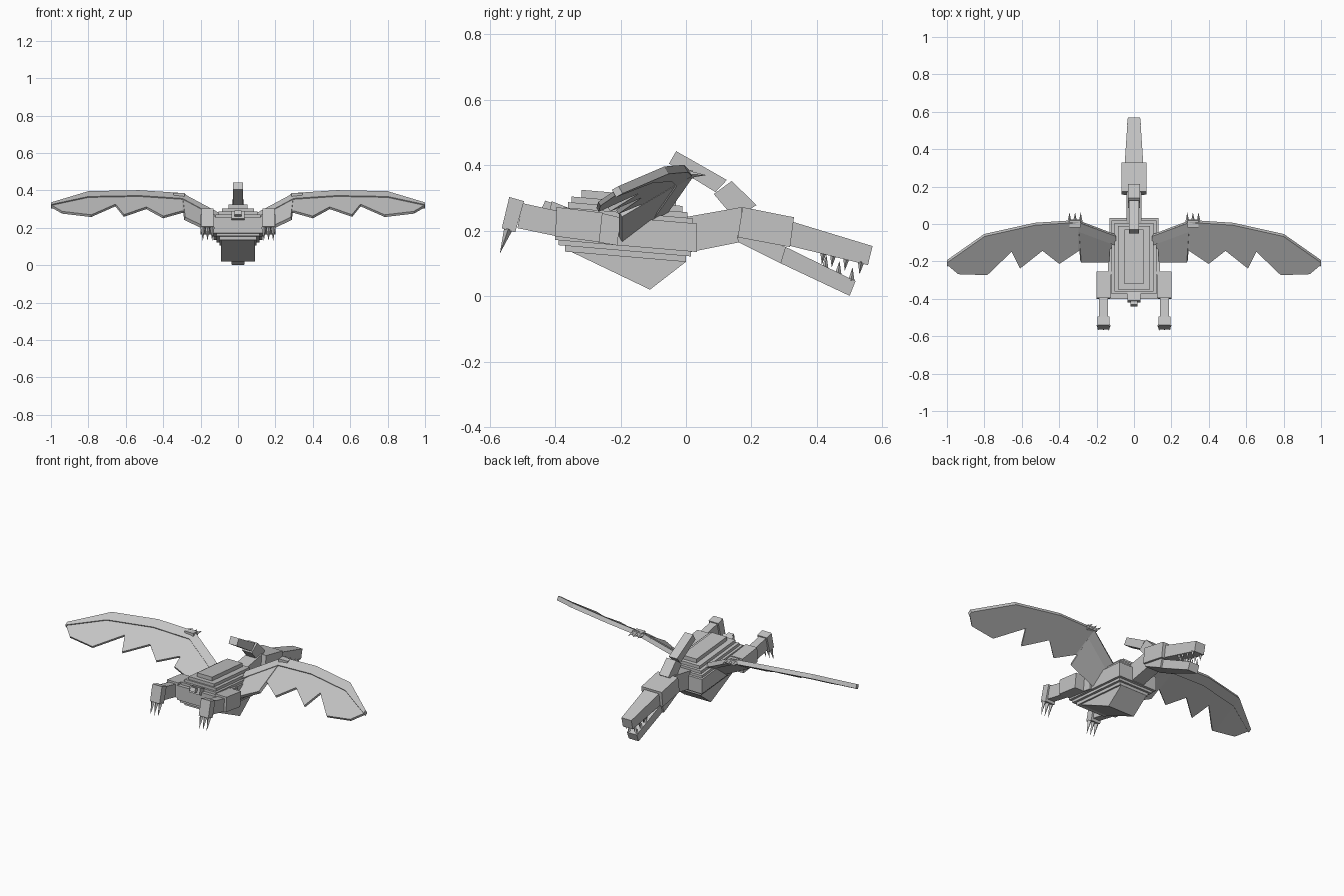
import bpy, bmesh
from mathutils import Vector

cube = bpy.data.objects.get("Cube")
if cube:
    bpy.data.objects.remove(cube)

GREY = (0.55, 0.55, 0.55, 1)
grey = bpy.data.materials.new("stone_grey")
grey.use_nodes = True
grey.diffuse_color = GREY
grey.node_tree.nodes["Principled BSDF"].inputs["Base Color"].default_value = GREY


def finish(name, bm):
    bmesh.ops.recalc_face_normals(bm, faces=bm.faces)
    mesh = bpy.data.meshes.new(name)
    bm.to_mesh(mesh)
    bm.free()
    mesh.materials.append(grey)
    obj = bpy.data.objects.new(name, mesh)
    bpy.context.collection.objects.link(obj)
    return obj


def prism(name, profile, half, x=0):
    """Side profile of (y, z) points extruded across x; half may vary per point."""
    halves = half if isinstance(half, list) else [half] * len(profile)
    bm = bmesh.new()
    a = [bm.verts.new((x - h, y, z)) for (y, z), h in zip(profile, halves)]
    b = [bm.verts.new((x + h, y, z)) for (y, z), h in zip(profile, halves)]
    bm.faces.new(a)
    bm.faces.new(b[::-1])
    for i in range(len(a)):
        j = (i + 1) % len(a)
        bm.faces.new((a[i], a[j], b[j], b[i]))
    return finish(name, bm)


def spike(name, base, tip, radius):
    """Four-sided pointed claw or tooth."""
    base, tip = Vector(base), Vector(tip)
    axis = tip - base
    bm = bmesh.new()
    bmesh.ops.create_cone(bm, cap_ends=True, segments=4, radius1=radius, radius2=0, depth=axis.length)
    turn = Vector((0, 0, 1)).rotation_difference(axis).to_matrix()
    for v in bm.verts:
        v.co = turn @ v.co + (base + tip) / 2
    return finish(name, bm)


def sheet(name, front, back, thickness):
    """Thin panel spanning two matching rows of points."""
    bm = bmesh.new()
    f = [bm.verts.new(p) for p in front]
    b = [bm.verts.new(p) for p in back]
    for i in range(len(f) - 1):
        bm.faces.new((f[i], f[i + 1], b[i + 1], b[i]))
    obj = finish(name, bm)
    solid = obj.modifiers.new("thickness", "SOLIDIFY")
    solid.thickness = thickness
    solid.offset = 0
    return obj


def interpolate(points, x):
    """Point at x along a polyline sorted by x."""
    for p, q in zip(points, points[1:]):
        if x <= q[0]:
            return Vector(p).lerp(Vector(q), (x - p[0]) / (q[0] - p[0]))
    return Vector(points[-1])


# Stacked body slabs, all with the same gentle forward tilt
slabs = [  # rear, front, bottom, top, half width
    ("body_core", -.40, .033, .153, .24, .13),
    ("back_layer_1", -.375, .02, .23, .255, .12),
    ("back_layer_2", -.36, .005, .24, .272, .105),
    ("back_layer_3", -.35, -.01, .25, .29, .085),
    ("back_ridge", -.32, -.03, .27, .313, .05),
    ("belly_layer_1", -.39, .015, .138, .17, .115),
    ("belly_layer_2", -.37, .0, .12, .15, .1),
]
for name, y0, y1, low, high, half in slabs:
    drop0, drop1 = -.085 * (y0 + .18), -.085 * (y1 + .18)
    prism(name, [(y0, low + drop0), (y0, high + drop0), (y1, high + drop1), (y1, low + drop1)], half)
prism("keel", [(-.35, .135), (-.11, .02), (0, .105)], .09)
prism("tail_base", [(-.41, .29), (-.34, .262), (-.35, .22), (-.42, .25)], .035)
prism("tail_tip", [(-.43, .292), (-.38, .275), (-.39, .25), (-.44, .27)], .018)

# Neck, head, jaws and crest
prism("neck", [(.0, .242), (.17, .272), (.165, .165), (.0, .132)], .04)
prism("skull", [(.173, .272), (.33, .241), (.318, .15), (.158, .18)], .068)
prism("snout", [(.32, .229), (.57, .153), (.556, .095), (.312, .155)], [.05, .033, .033, .05])
prism("jaw_hinge", [(.155, .185), (.225, .18), (.305, .15), (.29, .10), (.16, .165)], .055)
prism("lower_jaw", [(.305, .15), (.518, .046), (.5, .001), (.29, .10)], [.045, .033, .033, .045])
prism("crest_base", [(.14, .352), (.215, .278), (.15, .235), (.085, .312)], .032)
prism("crest_tip", [(-.03, .443), (.125, .355), (.09, .318), (-.052, .405)], .027)

# Wing outlines for the +x side, leading edge in (x, y, z), trailing edge in (x, y)
leading = [(.1, -.06, .267), (.3, .015, .375), (.53, 0, .39), (.8, -.06, .385), (1, -.2, .325)]
trailing = [(.28, -.13), (.4, -.21), (.49, -.14), (.61, -.235), (.655, -.145),
            (.785, -.27), (.94, -.265), (1, -.215)]
stations = sorted({p[0] for p in trailing} | {.3, .53, .8})


def below_lead(x, y):
    """Point on the sloping wing surface."""
    lead = interpolate(leading, x)
    return Vector((x, y, lead.z - .57 * (lead.y - y)))


def mirrored(points, side):
    return [(side * p[0], p[1], p[2]) for p in points]


for label, side in (("left", 1), ("right", -1)):
    # Wing membranes and leading bone
    front = [interpolate(leading, x) for x in stations]
    back = [below_lead(x, interpolate(trailing, x).y) for x in stations]
    sheet(label + "_outer_membrane", mirrored(front, side), mirrored(back, side), .014)
    sheet(label + "_inner_membrane", mirrored([leading[0], leading[1]], side),
          mirrored([(.11, -.2, .165), (.285, -.2, .25)], side), .018)
    bone_back = [below_lead(p[0], p[1] - (.05 if p[0] < 1 else .02)) for p in leading]
    sheet(label + "_wing_bone", mirrored(leading, side), mirrored(bone_back, side), .026)

    # Wrist with three claws
    prism(label + "_wrist", [(-.02, .385), (.02, .385), (.025, .36), (-.02, .355)], .03, side * .315)
    for i in range(3):
        x = side * (.285 + .03 * i)
        spike(f"{label}_wing_claw_{i + 1}", (x, .01, .372), (x, .062, .37), .011)

    # Leg and foot with three claws
    prism(label + "_hip", [(-.27, .257), (-.2, .24), (-.21, .155), (-.27, .165)], .02, side * .12)
    prism(label + "_thigh", [(-.395, .272), (-.255, .255), (-.265, .165), (-.4, .183)], .038, side * .162)
    prism(label + "_shin", [(-.5, .284), (-.39, .26), (-.395, .183), (-.515, .208)], .023, side * .163)
    prism(label + "_foot", [(-.54, .303), (-.495, .29), (-.522, .195), (-.563, .207)], .032, side * .163)
    for i in range(3):
        x = side * (.138 + .025 * i)
        spike(f"{label}_toe_claw_{i + 1}", (x, -.543, .205), (x, -.569, .13), .013)

    # Teeth along both jaws
    for i, y in enumerate((.42, .45, .49, .535)):
        z = .18 - .257 * (y - .225)
        spike(f"{label}_upper_tooth_{i + 1}", (side * .028, y, z + .005), (side * .028, y - .005, z - .034), .01)
    for i, y in enumerate((.425, .465, .505)):
        z = .15 - .488 * (y - .305)
        spike(f"{label}_lower_tooth_{i + 1}", (side * .026, y, z - .005), (side * .026, y + .004, z + .036), .01)
